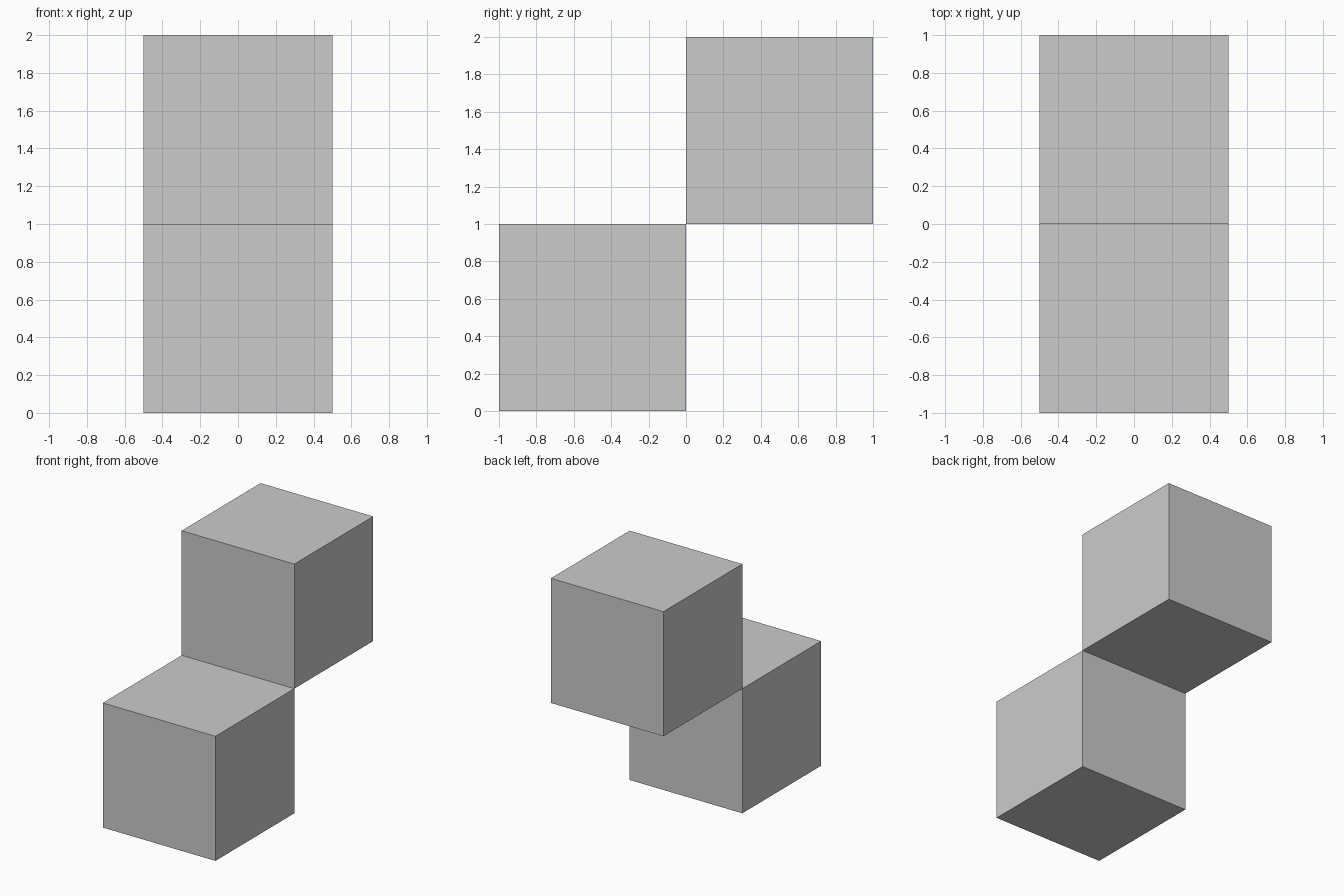
import bpy

if "Cube" in bpy.data.objects:
    bpy.data.objects.remove(bpy.data.objects["Cube"])


def add_cube(name, location):
    bpy.ops.mesh.primitive_cube_add(size=1, location=location)
    bpy.context.object.name = name


# Two unit cubes meeting along one shared edge
add_cube("lower_front_cube", (0, -0.5, 0.5))
add_cube("upper_back_cube", (0, 0.5, 1.5))
